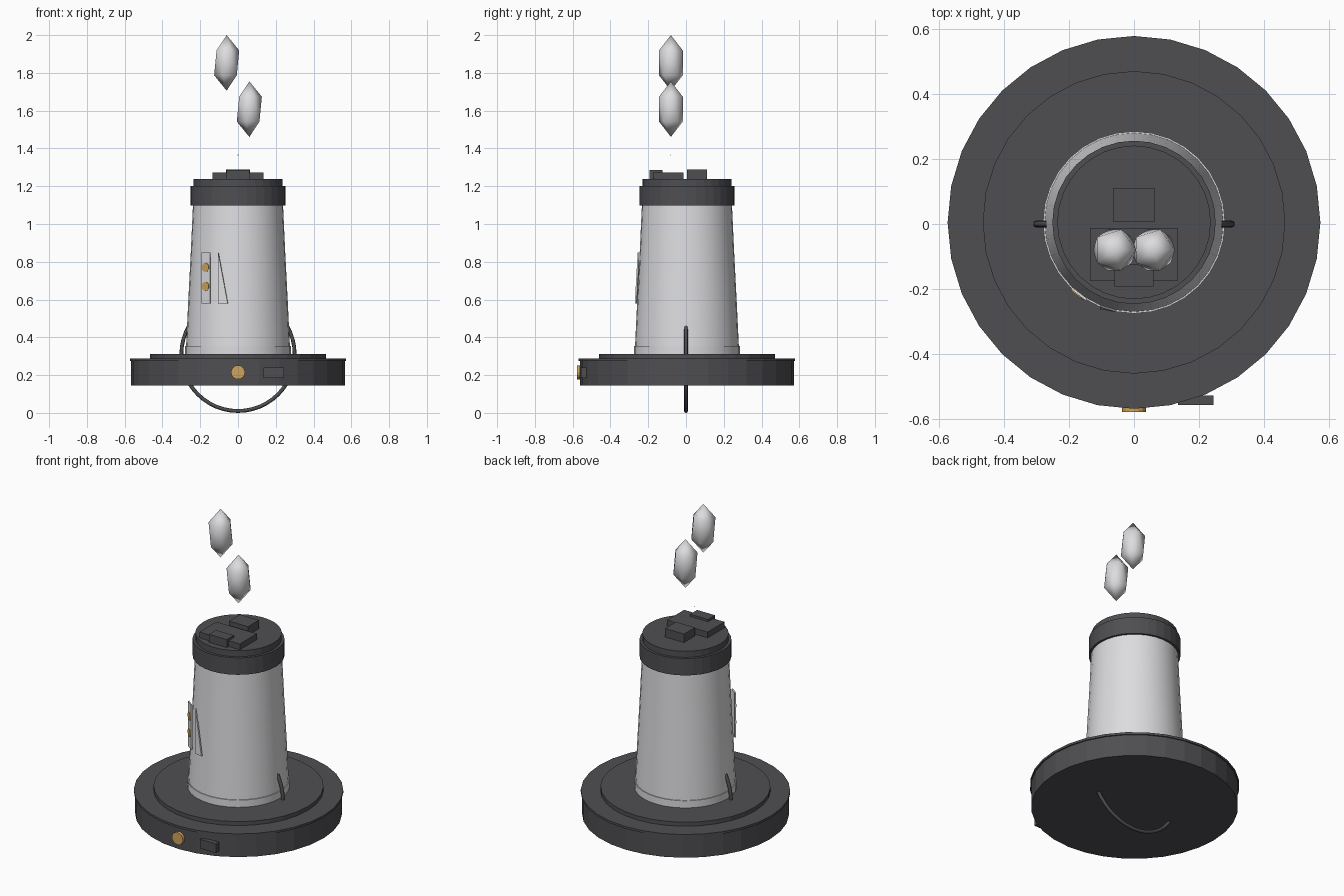
import bpy, bmesh, math
from mathutils import Matrix

if "Cube" in bpy.data.objects:
    bpy.data.objects.remove(bpy.data.objects["Cube"])

CY = 0.005  # centre line of the round parts


def material(name, rgb):
    m = bpy.data.materials.new(name)
    m.diffuse_color = (*rgb, 1)
    m.use_nodes = True
    m.node_tree.nodes["Principled BSDF"].inputs["Base Color"].default_value = m.diffuse_color
    return m


DARK = material("dark_grey", (0.078, 0.077, 0.085))
LIGHT = material("light_grey", (0.72, 0.72, 0.74))
GOLD = material("gold", (0.62, 0.37, 0.11))


def finish(name, bm, mat, smooth=None):
    bmesh.ops.recalc_face_normals(bm, faces=bm.faces[:])
    mesh = bpy.data.meshes.new(name)
    bm.to_mesh(mesh)
    bm.free()
    mesh.materials.append(mat)
    ob = bpy.data.objects.new(name, mesh)
    bpy.context.collection.objects.link(ob)
    if smooth:
        bpy.ops.object.select_all(action='DESELECT')
        ob.select_set(True)
        bpy.context.view_layer.objects.active = ob
        bpy.ops.object.shade_smooth_by_angle(angle=math.radians(smooth))
    return ob


def lathe(name, profile, mat, smooth=None, sides=32):
    """Closed solid turned round the centre line from (radius, z) points."""
    bm = bmesh.new()
    rings = []
    for r, z in profile:
        rings.append([bm.verts.new((r * math.cos(2 * math.pi * i / sides),
                                    CY + r * math.sin(2 * math.pi * i / sides), z))
                      for i in range(sides)])
    for a, b in zip(rings, rings[1:]):
        for i in range(sides):
            j = (i + 1) % sides
            bm.faces.new((a[i], a[j], b[j], b[i]))
    bm.faces.new(rings[0])
    bm.faces.new(rings[-1])
    return finish(name, bm, mat, smooth)


def box(name, lo, hi, mat):
    bm = bmesh.new()
    bmesh.ops.create_cube(bm, size=1)
    for v in bm.verts:
        v.co = [(a + b) / 2 + c * (b - a) for a, b, c in zip(lo, hi, v.co)]
    return finish(name, bm, mat)


def disc(name, centre, radius, depth, turn, mat, sides=16):
    """Short cylinder facing the front, turned about z."""
    bm = bmesh.new()
    mtx = (Matrix.Translation(centre) @ Matrix.Rotation(turn, 4, 'Z')
           @ Matrix.Rotation(math.pi / 2, 4, 'X'))
    bmesh.ops.create_cone(bm, cap_ends=True, segments=sides, radius1=radius,
                          radius2=radius, depth=depth, matrix=mtx)
    return finish(name, bm, mat)


# Stepped base
lathe("base", [(0.566, 0.145), (0.566, 0.275), (0.573, 0.275), (0.573, 0.288)], DARK)
lathe("base_step", [(0.465, 0.28), (0.465, 0.312)], DARK)

# Tapered jar and its collar
lathe("collar", [(0.28, 0.305), (0.28, 0.355)], LIGHT, 30)
lathe("jar", [(0.275, 0.35), (0.263, 0.6), (0.25, 0.85), (0.238, 1.11)], LIGHT, 30)

# Lid with stepped top
lathe("lid", [(0.251, 1.098), (0.251, 1.2)], DARK)
lathe("lid_step", [(0.236, 1.19), (0.236, 1.237)], DARK)

# Blocks on the lid
box("lid_block_back", (-0.064, 0.006, 1.23), (0.063, 0.11, 1.288), DARK)
box("lid_block_middle", (-0.135, -0.175, 1.23), (0.135, -0.013, 1.272), DARK)
box("lid_block_front", (-0.06, -0.192, 1.23), (0.06, -0.125, 1.285), DARK)

# Upright ring handle passing through the base
R, T, N, M = 0.3, 0.01, 48, 8
bm = bmesh.new()
grid = [[bm.verts.new(((R + T * math.cos(v)) * math.cos(u), T * math.sin(v),
                       0.31 + (R + T * math.cos(v)) * math.sin(u)))
         for v in (2 * math.pi * k / M for k in range(M))]
        for u in (2 * math.pi * i / N for i in range(N))]
for i in range(N):
    for k in range(M):
        i2, k2 = (i + 1) % N, (k + 1) % M
        bm.faces.new((grid[i][k], grid[i2][k], grid[i2][k2], grid[i][k2]))
finish("ring_handle", bm, DARK, 60)

# Dial and switch on the base
disc("dial", (0, -0.569, 0.215), 0.037, 0.018, 0, GOLD)
box("switch", (0.135, -0.557, 0.185), (0.244, -0.528, 0.24), DARK)

# Gauge strip with two markers
TURN = math.atan2(-0.035, 0.045)
bm = bmesh.new()
bmesh.ops.create_cube(bm, size=1, matrix=Matrix.Translation((-0.1695, -0.2145, 0.715))
                      @ Matrix.Rotation(TURN, 4, 'Z')
                      @ Matrix.Diagonal((0.057, 0.008, 0.27, 1)))
finish("gauge_strip", bm, LIGHT)
for i, z in enumerate((0.77, 0.67)):
    disc(f"gauge_marker_{i + 1}", (-0.1725, -0.2185, z), 0.024, 0.004, TURN, GOLD, 12)

# Triangular pointer beside the gauge
bm = bmesh.new()
front = [(-0.105, -0.256, 0.85), (-0.105, -0.262, 0.58), (-0.055, -0.271, 0.58)]
a = [bm.verts.new(p) for p in front]
b = [bm.verts.new((x + 0.002, y + 0.008, z)) for x, y, z in front]
bm.faces.new(a)
bm.faces.new(b[::-1])
for i in range(3):
    j = (i + 1) % 3
    bm.faces.new((a[i], b[i], b[j], a[j]))
finish("pointer", bm, LIGHT)

# Floating faceted drops above the lid
for name, x, z, s in (("drop_upper", -0.06, 1.853, 1), ("drop_lower", 0.06, 1.608, 1),
                      ("drop_speck", 0, 1.365, 0.03)):
    bm = bmesh.new()
    bmesh.ops.create_icosphere(bm, subdivisions=1, radius=1,
                               matrix=Matrix.Translation((x, -0.08, z))
                               @ Matrix.Diagonal((0.074 * s, 0.074 * s, 0.147 * s, 1)))
    finish(name, bm, LIGHT, 180)
